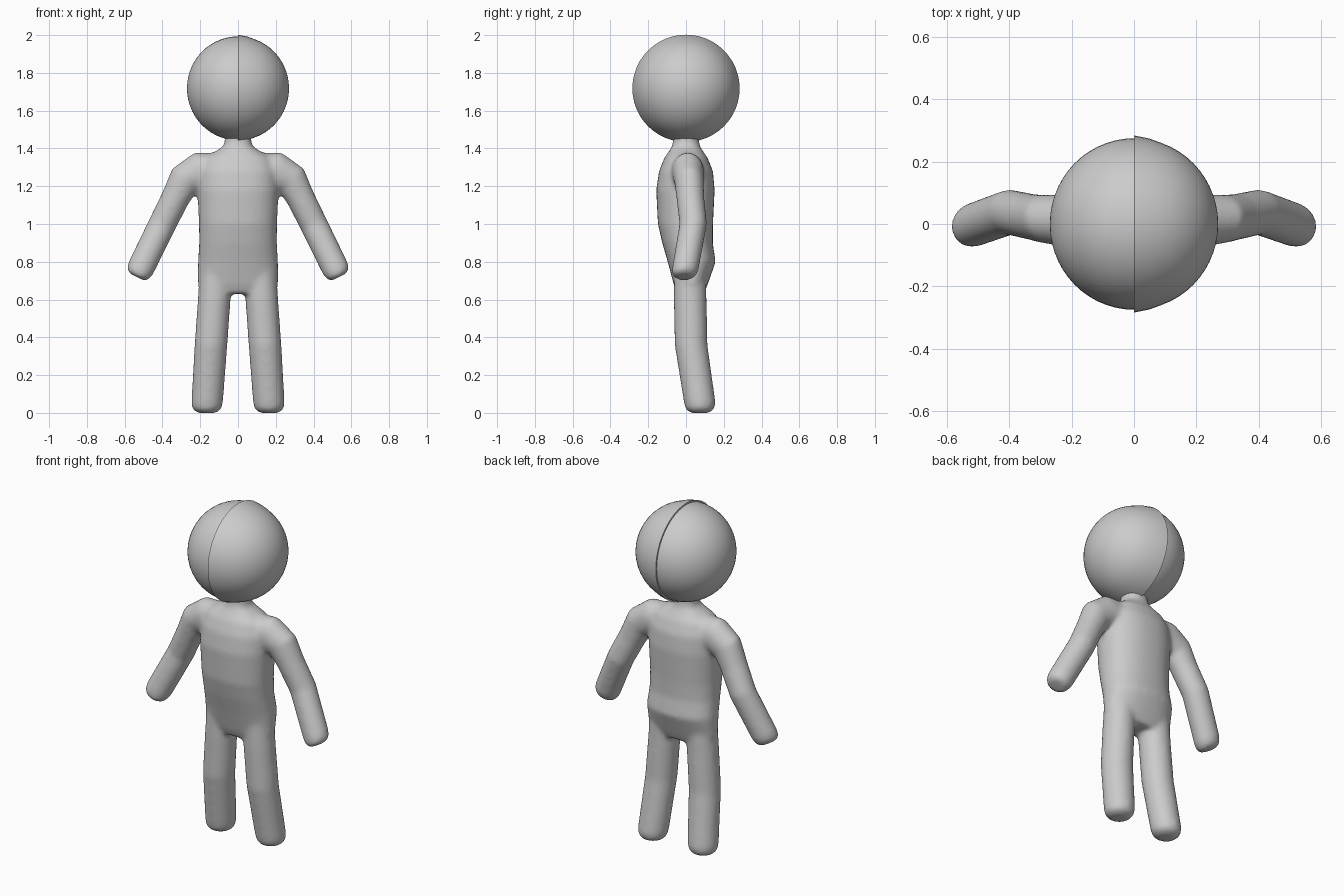
import bpy, bmesh, math
from mathutils import Vector

if "Cube" in bpy.data.objects:
    bpy.data.objects.remove(bpy.data.objects["Cube"])


def loft(bm, rings, n=32, power=1.0):
    """Skin rings given as (x, y, z, across angle, half width, half depth)."""
    loops = []
    for x, y, z, ang, a, b in rings:
        u = Vector((math.cos(ang), 0, math.sin(ang)))
        loop = []
        for i in range(n):
            t = 2 * math.pi * i / n
            c, s = math.cos(t), math.sin(t)
            c = math.copysign(abs(c) ** power, c)
            s = math.copysign(abs(s) ** power, s)
            loop.append(bm.verts.new(Vector((x, y, z)) + u * a * c + Vector((0, b * s, 0))))
        loops.append(loop)
    for p, q in zip(loops, loops[1:]):
        for i in range(n):
            j = (i + 1) % n
            bm.faces.new((p[i], p[j], q[j], q[i]))
    bm.faces.new(loops[0])
    bm.faces.new(loops[-1])


def finish(bm, name):
    bmesh.ops.recalc_face_normals(bm, faces=bm.faces[:])
    for f in bm.faces:
        f.smooth = True
    me = bpy.data.meshes.new(name)
    bm.to_mesh(me)
    bm.free()
    ob = bpy.data.objects.new(name, me)
    bpy.context.collection.objects.link(ob)
    return ob


body = bmesh.new()

# torso and neck: z, centre y, half width, half depth
torso = [(0.63, 0.025, 0.18, 0.07), (0.68, 0.025, 0.213, 0.09), (0.80, 0.03, 0.212, 0.127),
         (0.90, 0.008, 0.206, 0.134), (1.00, -0.003, 0.207, 0.146), (1.18, -0.003, 0.215, 0.155),
         (1.28, 0, 0.21, 0.143), (1.35, 0, 0.18, 0.115), (1.385, 0, 0.12, 0.09),
         (1.41, 0, 0.078, 0.075), (1.44, 0, 0.07, 0.068), (1.50, 0, 0.072, 0.07)]
loft(body, [(0, y, z, 0, a, b) for z, y, a, b in torso], power=0.88)

# legs: centre x, y, z, radius
leg = [(0.117, 0.022, 0.76, 0.085), (0.126, 0.022, 0.60, 0.087), (0.143, 0.027, 0.36, 0.087),
       (0.163, 0.072, 0.06, 0.084), (0.165, 0.074, 0.025, 0.079), (0.165, 0.073, 0.005, 0.06),
       (0.165, 0.072, -0.002, 0.035)]

# arms: centre x, y, z, tilt in degrees, half width, half depth
arm = [(0.10, 0.005, 1.275, 90, 0.10, 0.09), (0.21, 0.01, 1.275, 78, 0.105, 0.085),
       (0.285, 0.016, 1.23, 45, 0.09, 0.078), (0.33, 0.023, 1.14, 27, 0.076, 0.074),
       (0.40, 0.038, 1.00, 26, 0.074, 0.073), (0.515, -0.003, 0.765, 27, 0.073, 0.071),
       (0.529, -0.009, 0.737, 27, 0.066, 0.066), (0.537, -0.011, 0.72, 27, 0.048, 0.048)]

for s in (1, -1):
    loft(body, [(s * x, y, z, 0, r, r) for x, y, z, r in leg])
    loft(body, [(s * x, y, z, math.radians(t if s > 0 else 180 - t), a, b)
                for x, y, z, t, a, b in arm])

# fuse the limbs into one soft surface
ob = finish(body, "body")
m = ob.modifiers.new("fuse", 'REMESH')
m.mode = 'VOXEL'
m.voxel_size = 0.011
m.use_smooth_shade = True
m = ob.modifiers.new("soften", 'SMOOTH')
m.factor = 0.5
m.iterations = 14

# head: two domes turned around the x axis, meeting at a raised centre seam
head = bmesh.new()
R, W, N, K = 0.275, 0.27, 48, 14
profile = []
for i in range(2 * K + 1):
    t = math.pi * i / (2 * K)
    profile.append((-W * math.cos(t), R * math.sin(t)))
lip = [(0.0, 0.284), (0.05, 0.274)]
profile = profile[:K + 1] + lip + [p for p in profile[K + 1:] if p[0] > 0.07]
loops = []
for x, r in profile:
    r = max(r, 0.001)
    loops.append([head.verts.new((x, r * math.cos(2 * math.pi * j / N),
                                  1.718 + r * math.sin(2 * math.pi * j / N))) for j in range(N)])
for p, q in zip(loops, loops[1:]):
    for j in range(N):
        k = (j + 1) % N
        head.faces.new((p[j], p[k], q[k], q[j]))
head.faces.new(loops[0])
head.faces.new(loops[-1])
ob = finish(head, "head")
bpy.context.view_layer.objects.active = ob
ob.select_set(True)
bpy.ops.object.shade_smooth_by_angle(angle=math.radians(30))
